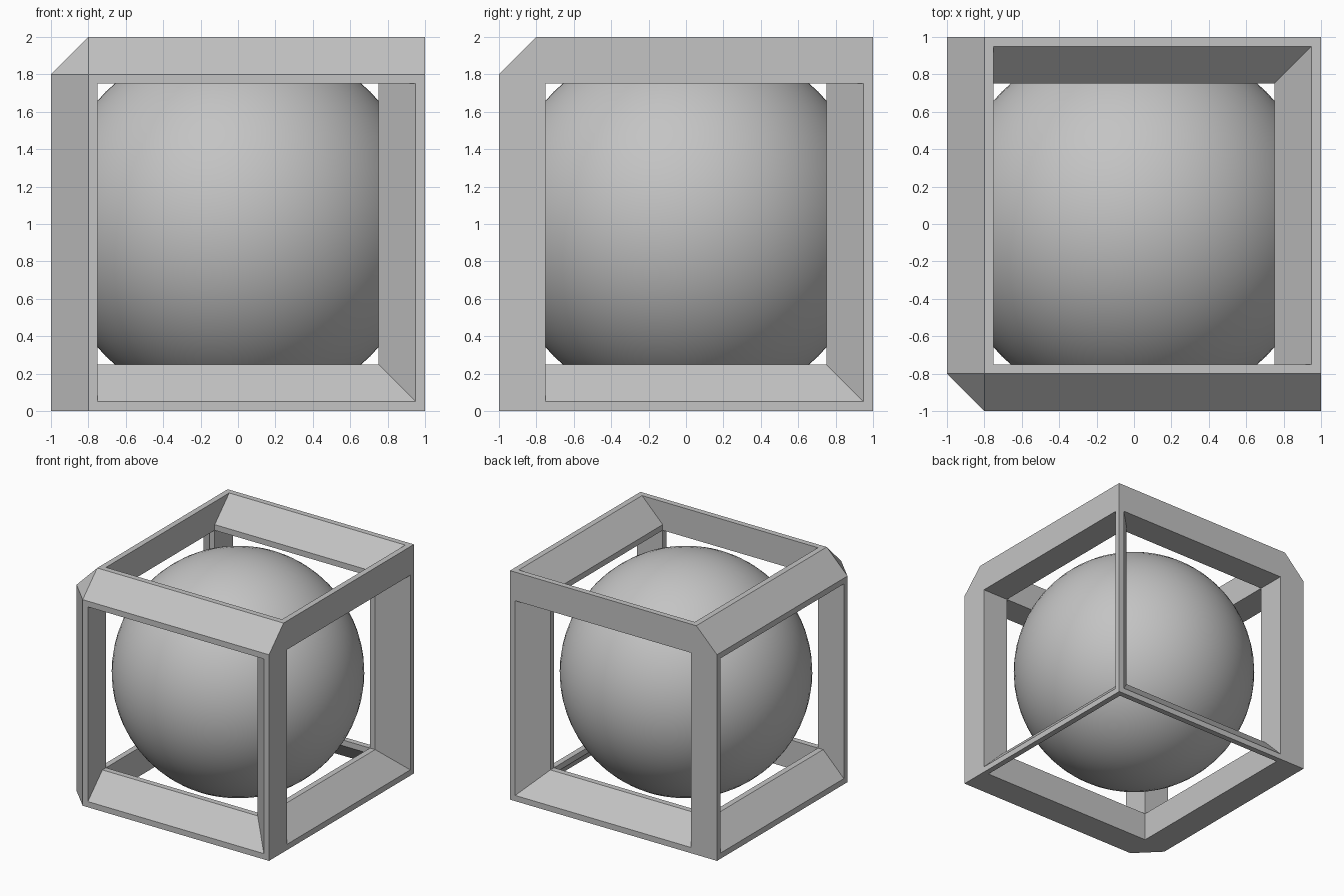
import bpy
import bmesh
from mathutils import Vector

BAR = 0.75      # inner half width of the square bars
RIM = 0.95      # opening edge where a bar narrows to a thin rim
CHAMFER = 0.2

old = bpy.data.objects.get("Cube")
if old:
    bpy.data.objects.remove(old, do_unlink=True)

# One neutral grey for everything
grey = bpy.data.materials.new("light grey")
grey.use_nodes = True
colour = (0.55, 0.55, 0.55, 1)
grey.diffuse_color = colour
grey.node_tree.nodes["Principled BSDF"].inputs["Base Color"].default_value = colour


def make_object(name, bm):
    bmesh.ops.recalc_face_normals(bm, faces=bm.faces)
    mesh = bpy.data.meshes.new(name)
    bm.to_mesh(mesh)
    bm.free()
    mesh.materials.append(grey)
    obj = bpy.data.objects.new(name, mesh)
    bpy.context.collection.objects.link(obj)
    return obj


# Outer block with the three edges of one upper corner chamfered
def block():
    bm = bmesh.new()
    bmesh.ops.create_cube(bm, size=2)
    bmesh.ops.translate(bm, verts=bm.verts, vec=(0, 0, 1))
    corner = min(bm.verts, key=lambda v: v.co.x + v.co.y - v.co.z)
    bmesh.ops.bevel(bm, geom=list(corner.link_edges), offset=CHAMFER,
                    segments=1, affect='EDGES', profile=0.5)
    return make_object("cube_frame", bm)


# Square shaft along one axis, flared on two sides at both mouths
def shaft(axis):
    bm = bmesh.new()
    neck = 1 - CHAMFER
    sections = [(-1.1, RIM), (-1, RIM), (-neck, BAR), (neck, BAR), (1, RIM), (1.1, RIM)]
    rings = []
    for s, m in sections:
        ring = []
        for a, b in ((-BAR, -BAR), (m, -BAR), (m, m), (-BAR, m)):
            p = Vector()
            p[axis], p[(axis + 1) % 3], p[(axis + 2) % 3] = s, a, b
            ring.append(bm.verts.new((p.x, p.y, 1 - p.z)))
        rings.append(ring)
    for lower, upper in zip(rings, rings[1:]):
        for i in range(4):
            j = (i + 1) % 4
            bm.faces.new((lower[i], lower[j], upper[j], upper[i]))
    bm.faces.new(rings[0])
    bm.faces.new(rings[-1])
    cutter = make_object("shaft_cutter", bm)
    cutter.hide_render = True
    return cutter


# Hollow the block along all three axes
frame = block()
bpy.context.view_layer.objects.active = frame
for axis in range(3):
    cutter = shaft(axis)
    mod = frame.modifiers.new("opening", 'BOOLEAN')
    mod.operation = 'DIFFERENCE'
    mod.solver = 'EXACT'
    mod.object = cutter
    bpy.ops.object.modifier_apply(modifier=mod.name)
    bpy.data.objects.remove(cutter, do_unlink=True)

# Smooth ball held inside the frame
bm = bmesh.new()
bmesh.ops.create_uvsphere(bm, u_segments=64, v_segments=32, radius=1)
bmesh.ops.translate(bm, verts=bm.verts, vec=(0, 0, 1))
for face in bm.faces:
    face.smooth = True
make_object("inner_ball", bm)
